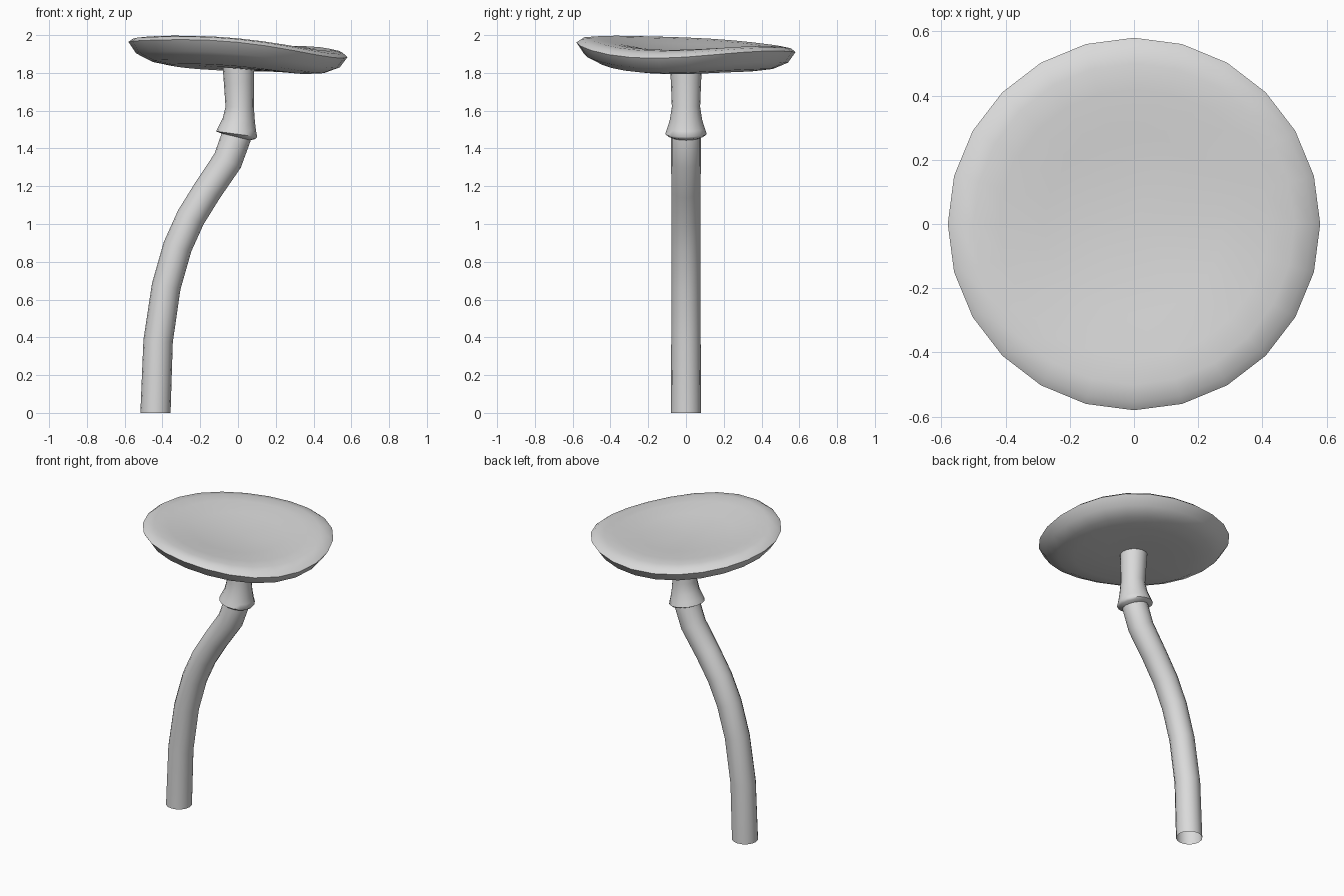
import bpy, bmesh, math
from mathutils import Vector

cube = bpy.data.objects.get("Cube")
if cube:
    bpy.data.objects.remove(cube, do_unlink=True)

grey = bpy.data.materials.new("pale_grey")
grey.use_nodes = True
grey.diffuse_color = (0.7, 0.7, 0.7, 1)
grey.node_tree.nodes["Principled BSDF"].inputs["Base Color"].default_value = (0.7, 0.7, 0.7, 1)


def bridge(bm, rings):
    """Join neighbouring rings of equal length with quads."""
    for low, high in zip(rings, rings[1:]):
        n = len(low)
        for i in range(n):
            j = (i + 1) % n
            bm.faces.new((low[i], low[j], high[j], high[i]))


def finish(bm, name):
    mesh = bpy.data.meshes.new(name)
    bm.to_mesh(mesh)
    bm.free()
    obj = bpy.data.objects.new(name, mesh)
    bpy.context.collection.objects.link(obj)
    mesh.materials.append(grey)
    bpy.ops.object.select_all(action='DESELECT')
    obj.select_set(True)
    bpy.context.view_layer.objects.active = obj
    bpy.ops.object.shade_smooth_by_angle(angle=math.radians(60))


def sweep(name, path, sides=16):
    """Open tube through (x, z, radius) points, rings square to the path."""
    bm = bmesh.new()
    rings = []
    for k, (x, z, r) in enumerate(path):
        a, b = path[max(k - 1, 0)], path[min(k + 1, len(path) - 1)]
        along = Vector((b[0] - a[0], 0, b[1] - a[1])).normalized()
        if z == 0:
            along = Vector((0, 0, 1))
        across = Vector((along.z, 0, -along.x))
        ring = []
        for i in range(sides):
            t = math.tau * i / sides
            p = Vector((x, 0, z)) + across * r * math.cos(t) + Vector((0, r * math.sin(t), 0))
            ring.append(bm.verts.new(p))
        rings.append(ring)
    bridge(bm, rings)
    finish(bm, name)


def wave(q, t):
    """Tilt, saddle and ripple that warp the cap; q runs from 0 to 1 at the rim."""
    tilt = -0.037 * math.cos(t) - 0.017 * math.sin(t)
    saddle = 0.015 * math.sin(2 * t) - 0.006 * math.cos(2 * t)
    ripple = 0.009 * math.sin(3 * t) - 0.003 * math.cos(3 * t)
    return q * tilt + q**2 * saddle + q**3 * ripple


def wavy_cap(name, profile, bottom, top, radius=0.58, sides=24):
    bm = bmesh.new()
    rings = []
    for r, z in profile:
        ring = []
        for i in range(sides):
            t = math.tau * i / sides
            ring.append(bm.verts.new((r * math.cos(t), r * math.sin(t), z + wave(r / radius, t))))
        rings.append(ring)
    bridge(bm, rings)
    # close the centre of the underside and of the top
    low, high = bm.verts.new((0, 0, bottom)), bm.verts.new((0, 0, top))
    for i in range(sides):
        j = (i + 1) % sides
        bm.faces.new((low, rings[0][j], rings[0][i]))
        bm.faces.new((high, rings[-1][i], rings[-1][j]))
    finish(bm, name)


# Bent lower stem, open at the foot
sweep("stem", [(-0.437, 0, 0.08), (-0.423, 0.38, 0.078), (-0.38, 0.67, 0.077),
               (-0.32, 0.88, 0.077), (-0.25, 1.035, 0.077), (-0.16, 1.18, 0.077),
               (-0.055, 1.335, 0.079), (-0.01, 1.46, 0.079), (0.005, 1.53, 0.07)])

# Upper stem with its flared collar
sweep("collar", [(-0.010, 1.46, 0.074), (-0.008, 1.468, 0.1), (-0.007, 1.476, 0.11),
                 (-0.003, 1.505, 0.1), (0.004, 1.55, 0.086), (0.009, 1.62, 0.075),
                 (0.005, 1.75, 0.08), (0.002, 1.86, 0.085)])

# Warped cap with a rounded lip and a shallow dish on top
wavy_cap("cap", [(0.18, 1.82), (0.36, 1.82), (0.46, 1.835), (0.54, 1.872),
                 (0.58, 1.93), (0.555, 1.949), (0.5, 1.958), (0.42, 1.954),
                 (0.28, 1.937), (0.14, 1.925)],
         1.82, 1.922)
